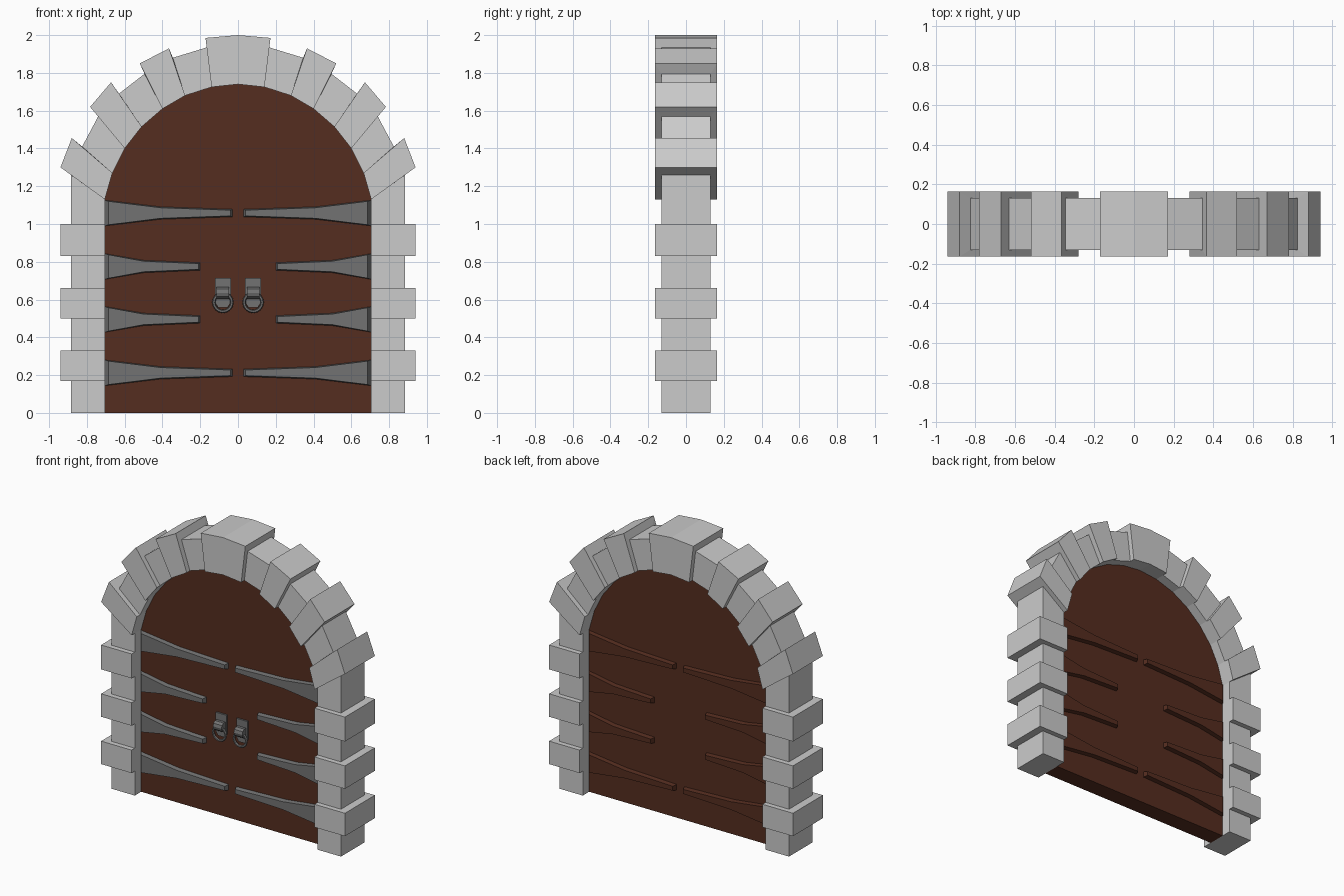
import bpy, bmesh
from math import pi, sin, cos

if "Cube" in bpy.data.objects:
    bpy.data.objects.remove(bpy.data.objects["Cube"])


def material(name, rgb):
    m = bpy.data.materials.new(name)
    m.diffuse_color = (*rgb, 1)
    m.use_nodes = True
    m.node_tree.nodes["Principled BSDF"].inputs["Base Color"].default_value = m.diffuse_color
    return m


WOOD = material("wood", (0.09, 0.026, 0.014))
IRON = material("iron", (0.17, 0.17, 0.17))


def make(name, verts, faces, mat=None):
    bm = bmesh.new()
    vs = [bm.verts.new(v) for v in verts]
    for f in faces:
        bm.faces.new([vs[i] for i in f])
    bmesh.ops.remove_doubles(bm, verts=bm.verts, dist=1e-5)
    bmesh.ops.recalc_face_normals(bm, faces=bm.faces)
    me = bpy.data.meshes.new(name)
    bm.to_mesh(me)
    bm.free()
    ob = bpy.data.objects.new(name, me)
    bpy.context.collection.objects.link(ob)
    if mat:
        me.materials.append(mat)
    return ob


def loft(name, rings, mat=None):
    """Skin a chain of rings with equal vertex counts and cap both ends."""
    n = len(rings[0])
    verts = [v for r in rings for v in r]
    faces = [(k * n + i, k * n + (i + 1) % n, (k + 1) * n + (i + 1) % n, (k + 1) * n + i)
             for k in range(len(rings) - 1) for i in range(n)]
    last = (len(rings) - 1) * n
    faces += [tuple(range(n)), tuple(range(last, last + n))]
    return make(name, verts, faces, mat)


# Stone surround: one sweep stepping between thin and thick stones
THIN, THICK = 0.13, 0.165
joints = [((0.705, z), (0.885, z), (0.94, z)) for z in (0.17, 0.33, 0.5, 0.66, 0.83, 1.0)]
arch = [((0.705, 1.13), (0.885, 1.26), (0.94, 1.30)),
        ((0.665, 1.27), (0.825, 1.41), (0.88, 1.455)),
        ((0.60, 1.40), (0.74, 1.57), (0.783, 1.62)),
        ((0.51, 1.515), (0.63, 1.69), (0.672, 1.75)),
        ((0.40, 1.61), (0.495, 1.795), (0.52, 1.85)),
        ((0.28, 1.68), (0.345, 1.88), (0.365, 1.93)),
        ((0.14, 1.725), (0.165, 1.935), (0.172, 1.985))]
half = [((0.705, 0), (0.885, 0), THIN)]
for k, (inner, small, big) in enumerate(joints + arch):
    pair = [(inner, small, THIN), (inner, big, THICK)]
    half += pair if k % 2 == 0 else pair[::-1]
crown = [((0, 1.74), (0, 2.0), THICK)]
mirrored = [((-a[0], a[1]), (-b[0], b[1]), d) for a, b, d in reversed(half)]
loft("stone_arch", [[(a[0], -d, a[1]), (b[0], -d, b[1]), (b[0], d, b[1]), (a[0], d, a[1])]
                    for a, b, d in half + crown + mirrored])

# Door panel filling the opening
right = [(0.705, 0)] + [j[0] for j in arch]
outline = right + [(0, 1.74)] + [(-x, z) for x, z in reversed(right)]
loft("door", [[(x, y, z) for x, z in outline] for y in (-0.06, 0.06)], WOOD)


# Tapered straps: iron on the front, wood on the back
def strap(name, side, face, zc, tip, mid, mat):
    def ring(x, h, y):
        return (side * x, face * y, zc + h)
    base = [(0.705, 0.068), (mid, 0.033), (tip, 0.02)]
    top = [(0.685, 0.062), (mid, 0.028), (tip + 0.01, 0.015)]
    rings = []
    for pts, y in ((base, 0.06), (top, 0.09)):
        rings.append([ring(x, h, y) for x, h in pts] + [ring(x, -h, y) for x, h in reversed(pts)])
    loft(name, rings, mat)


for zc, tip, mid in ((1.058, 0.03, 0.41), (0.775, 0.20, 0.50), (0.495, 0.20, 0.50), (0.212, 0.03, 0.41)):
    for side in (-1, 1):
        strap("front_strap", side, -1, zc, tip, mid, IRON)
        strap("back_strap", side, 1, zc, tip, mid, WOOD)

# Ring handles: plate, rounded clip and ring
for cx in (-0.08, 0.08):
    plate = [(0.042, 0.715), (0.042, 0.585), (0.025, 0.558), (-0.025, 0.558), (-0.042, 0.585), (-0.042, 0.715)]
    loft("handle_plate", [[(cx + x, y, z) for x, z in plate] for y in (-0.06, -0.072)], IRON)
    loft("handle_clip", [[(cx + x, -0.083 + 0.032 * cos(a), 0.635 + 0.034 * sin(a))
                          for a in [2 * pi * i / 10 for i in range(10)]] for x in (-0.033, 0.033)], IRON)
    bpy.ops.mesh.primitive_torus_add(major_radius=0.048, minor_radius=0.009, major_segments=16,
                                     minor_segments=6, location=(cx, -0.09, 0.585),
                                     rotation=(pi / 2, 0, 0))
    bpy.context.object.name = "handle_ring"
    bpy.context.object.data.materials.append(IRON)
